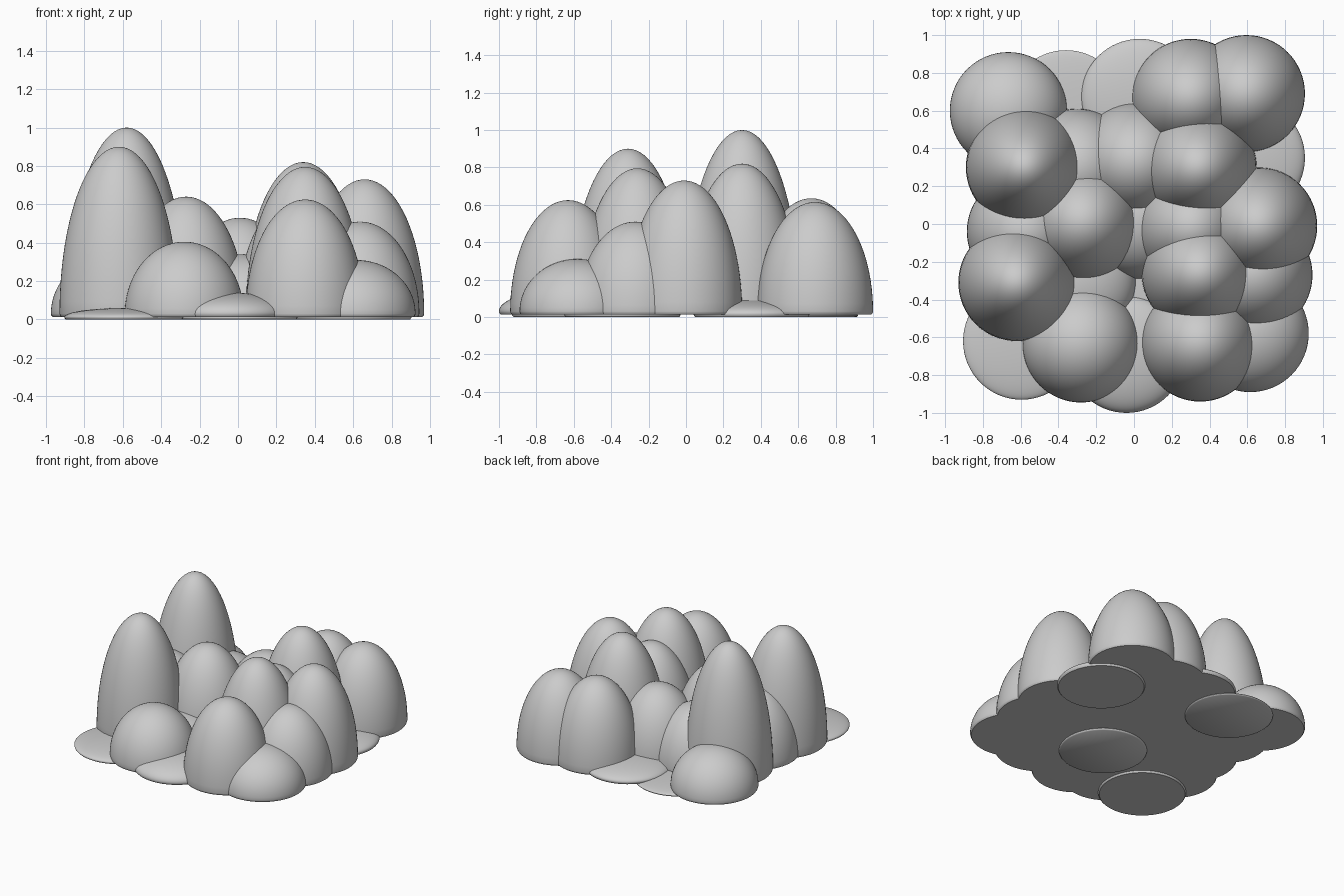
import bpy, bmesh, math

if "Cube" in bpy.data.objects:
    bpy.data.objects.remove(bpy.data.objects["Cube"])

R = 0.31          # footprint radius shared by every mound
SEGS, RINGS = 64, 22

# (x, y, peak height), rows from back to front
MOUNDS = [
    (-0.665, 0.60, 0.33), (-0.36, 0.61, 0.04), (0.03, 0.67, 0.10), (0.30, 0.67, 0.635), (0.595, 0.69, 0.615),
    (-0.58, 0.30, 1.00), (-0.30, 0.30, 0.45), (0.01, 0.33, 0.53), (0.34, 0.30, 0.82), (0.595, 0.35, 0.09),
    (-0.575, -0.04, 0.52), (-0.27, 0.01, 0.64), (0.03, 0.02, 0.34), (0.31, -0.02, 0.64), (0.66, -0.01, 0.73),
    (-0.62, -0.31, 0.90), (-0.30, -0.30, 0.22), (0.00, -0.34, 0.05), (0.35, -0.26, 0.795), (0.635, -0.27, 0.51),
    (-0.595, -0.62, 0.06), (-0.28, -0.635, 0.405), (-0.04, -0.69, 0.14), (0.35, -0.63, 0.625), (0.615, -0.58, 0.31),
]


def mound(index, x, y, h):
    """Half ellipsoid with a slightly tucked-in rim and a flat closed base."""
    low = h < 0.095
    base = 0.0 if low else 0.014
    mid = base + min(0.016, h * 0.2)
    profile = [(R - 0.008, base), (R - 0.002, (base + mid) / 2)]
    for i in range(RINGS):
        a = math.pi / 2 * i / RINGS
        profile.append((R * math.cos(a), mid + (h - mid) * math.sin(a)))

    bm = bmesh.new()
    rings = []
    for r, z in profile:
        rings.append([bm.verts.new((r * math.cos(2 * math.pi * s / SEGS),
                                    r * math.sin(2 * math.pi * s / SEGS), z))
                      for s in range(SEGS)])
    for a, b in zip(rings, rings[1:]):
        for s in range(SEGS):
            t = (s + 1) % SEGS
            bm.faces.new((a[s], a[t], b[t], b[s]))
    top = bm.verts.new((0, 0, h))
    for s in range(SEGS):
        bm.faces.new((rings[-1][s], rings[-1][(s + 1) % SEGS], top))
    bm.faces.new(rings[0][::-1])

    name = f"mound_{index:02d}"
    mesh = bpy.data.meshes.new(name)
    bm.to_mesh(mesh)
    bm.free()
    obj = bpy.data.objects.new(name, mesh)
    obj.location = (x, y, 0)
    bpy.context.collection.objects.link(obj)
    return obj


# Five by five cluster of mounds
objs = [mound(i + 1, *m) for i, m in enumerate(MOUNDS)]

# Smooth shading, keeping the base edge crisp
for o in objs:
    o.select_set(True)
bpy.context.view_layer.objects.active = objs[0]
bpy.ops.object.shade_smooth_by_angle(angle=math.radians(40))
